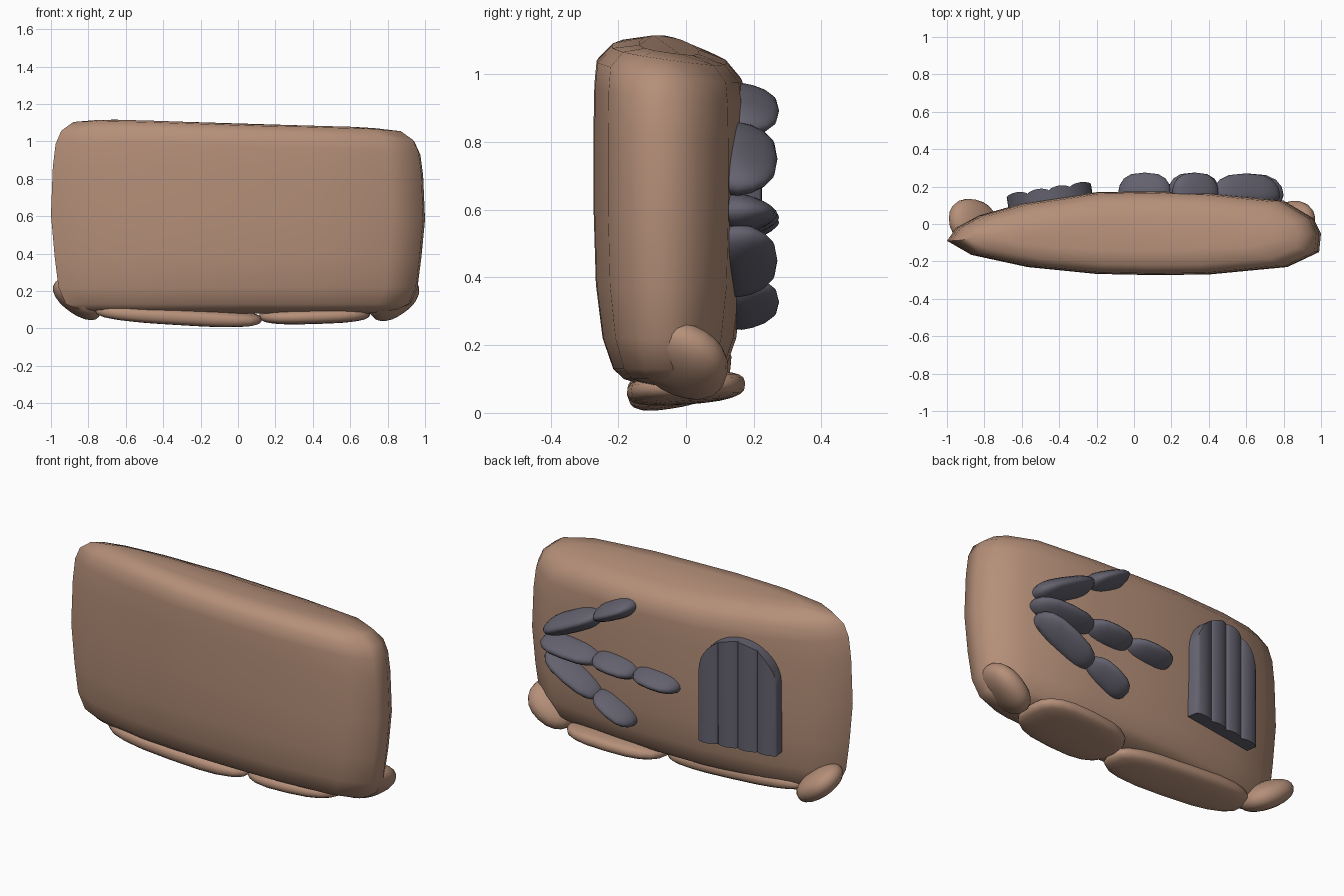
import bpy, bmesh, math
from mathutils import Matrix, Vector, Euler

if "Cube" in bpy.data.objects:
    bpy.data.objects.remove(bpy.data.objects["Cube"])


def material(name, rgb):
    m = bpy.data.materials.new(name)
    m.diffuse_color = (*rgb, 1)
    m.use_nodes = True
    m.node_tree.nodes["Principled BSDF"].inputs["Base Color"].default_value = m.diffuse_color
    return m


BROWN = material("brown_stone", (0.46, 0.275, 0.19))
GREY = material("dark_grey", (0.125, 0.12, 0.155))


def finish(name, bm, mat, angle=60):
    bmesh.ops.recalc_face_normals(bm, faces=bm.faces)
    me = bpy.data.meshes.new(name)
    bm.to_mesh(me)
    bm.free()
    ob = bpy.data.objects.new(name, me)
    bpy.context.collection.objects.link(ob)
    me.materials.append(mat)
    bpy.ops.object.select_all(action='DESELECT')
    ob.select_set(True)
    bpy.context.view_layer.objects.active = ob
    bpy.ops.object.shade_smooth_by_angle(angle=math.radians(angle))
    return ob


def spow(v, p):
    return math.copysign(abs(v) ** p, v)


# Slab body: lens-shaped plan lofted through scaled rings, with a tilted top
plan = [(-1, -.09), (-.95, -.02), (-.83, .045), (-.6, .11), (-.2, .17), (.1, .175), (.4, .165),
        (.8, .125), (.96, .03), (1, -.05), (.99, -.15), (.82, -.23), (.4, -.27),
        (.1, -.273), (-.2, -.267), (-.57, -.23), (-.87, -.165)]
rings = [(.08, .7, .3), (.1, .86, .6), (.13, .92, .74), (.22, .96, .88), (.38, .98, .97),
         (.6, 1, 1), (.85, .99, 1), (.97, .975, .99), (1.04, .945, .96), (1.09, .88, .76),
         (1.11, .74, .4)]
bm = bmesh.new()
loops = []
for z, sx, sy in rings:
    loop = []
    for x, y in plan:
        px, py = x * sx, -.05 + (y + .05) * sy
        w = max(0, (z - .3) / .8)
        tilt = .15 * (py + .2) + (.045 if px < 0 else .02) * px + .008
        loop.append(bm.verts.new((px, py, z - w * tilt)))
    loops.append(loop)
n = len(plan)
for a, b in zip(loops, loops[1:]):
    for i in range(n):
        bm.faces.new((a[i], a[(i + 1) % n], b[(i + 1) % n], b[i]))
bm.faces.new(loops[0])
bm.faces.new(loops[-1])
finish("slab_body", bm, BROWN)


# Rounded foot stones under the slab
def stone(name, loc, half, rot, power=.7):
    bm = bmesh.new()
    bmesh.ops.create_uvsphere(bm, u_segments=20, v_segments=12, radius=1)
    for v in bm.verts:
        v.co = Vector([spow(c, power) * h for c, h in zip(v.co, half)])
    bm.transform(Matrix.Translation(loc) @ Euler(rot).to_matrix().to_4x4())
    finish(name, bm, BROWN)


stone("foot_stone_long", (-.32, -.05, .072), (.45, .125, .048), (.15, .06, 0))
stone("foot_stone_wide", (.41, 0, .072), (.3, .175, .045), (.07, -.03, .05))
stone("foot_stone_left", (-.86, .01, .155), (.15, .125, .07), (-.35, .6, -.2), .9)
stone("foot_stone_right", (.835, -.01, .157), (.15, .14, .075), (-.45, -.6, .1), .9)


# Branching relief on the back: half-domes laid end to end
def segment(name, a, b, width, y, depth):
    (x0, z0), (x1, z1) = a, b
    length = math.hypot(x1 - x0, z1 - z0)
    bm = bmesh.new()
    bmesh.ops.create_uvsphere(bm, u_segments=16, v_segments=12, radius=1)
    for v in bm.verts:
        x, yy, z = v.co
        yy = max(yy, -.3)
        z *= 1 - .35 * max(yy, 0)
        v.co = (spow(x, .7) * length / 2, yy * depth, z * width / 2)
    turn = Matrix.Rotation(-math.atan2(z1 - z0, x1 - x0), 4, 'Y')
    bm.transform(Matrix.Translation(((x0 + x1) / 2, y, (z0 + z1) / 2)) @ turn)
    finish(name, bm, GREY)


segment("branch_middle_base", (.42, .575), (.8, .60), .12, .155, .115)
segment("branch_middle_mid", (.18, .565), (.46, .59), .115, .165, .11)
segment("branch_middle_tip", (-.085, .55), (.20, .575), .11, .165, .11)
segment("branch_upper_base", (.42, .84), (.78, .66), .12, .155, .115)
segment("branch_upper_tip", (.205, .955), (.45, .83), .105, .165, .11)
segment("branch_lower_base", (.42, .36), (.77, .54), .12, .155, .115)
segment("branch_lower_tip", (.205, .265), (.45, .39), .105, .165, .11)

# Arched door of rounded planks on the back, turned to follow the slab
HALF, SPRING, RISE, BOTTOM, PLANKS = .228, .705, .22, .31, 4


def arch(x):
    return SPRING + RISE * math.sqrt(max(0, 1 - (x / HALF) ** 2))


step = 2 * HALF / PLANKS
for p in range(PLANKS):
    bm = bmesh.new()
    cols = []
    for k in range(9):
        t = .5 - .5 * math.cos(math.pi * k / 8)
        x = -HALF + (p + t) * step
        front = .016 + .018 * math.sin(math.pi * t) ** .6
        cols.append([bm.verts.new((x, y, z)) for y, z in
                     ((-.04, BOTTOM), (front, BOTTOM), (front, arch(x)), (-.04, arch(x)))])
    for a, b in zip(cols, cols[1:]):
        for i in range(4):
            bm.faces.new((a[i], a[(i + 1) % 4], b[(i + 1) % 4], b[i]))
    bm.faces.new(cols[0])
    bm.faces.new(cols[-1])
    bm.transform(Matrix.Translation((-.453, .163, 0)) @ Matrix.Rotation(math.radians(9), 4, 'Z'))
    finish(f"door_plank_{p + 1}", bm, GREY, 50)
